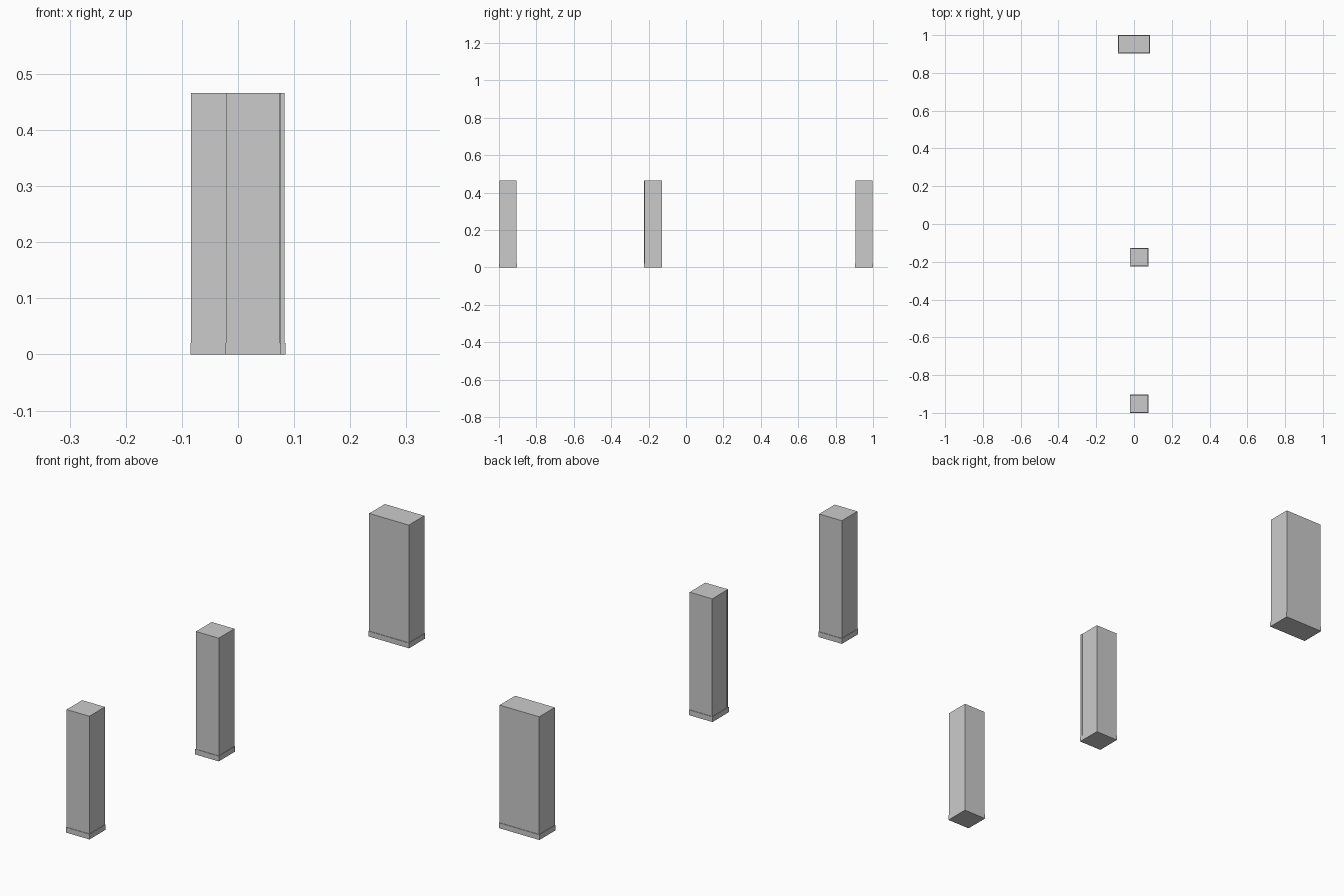
import bpy
import bmesh

if "Cube" in bpy.data.objects:
    bpy.data.objects.remove(bpy.data.objects["Cube"])

HEIGHT = 0.466
SKIRT_H = 0.02
LIP = 0.002      # how far skirting and corner trims stand out
TRIM = 0.008     # width of a corner trim


def box(name, x0, x1, y0, y1, z0, z1):
    """Axis-aligned box with its own limits."""
    mesh = bpy.data.meshes.new(name)
    bm = bmesh.new()
    bmesh.ops.create_cube(bm, size=1)
    for v in bm.verts:
        v.co.x = x1 if v.co.x > 0 else x0
        v.co.y = y1 if v.co.y > 0 else y0
        v.co.z = z1 if v.co.z > 0 else z0
    bm.to_mesh(mesh)
    bm.free()
    ob = bpy.data.objects.new(name, mesh)
    bpy.context.collection.objects.link(ob)


def pillar(name, x0, x1, y0, y1, all_corners=False):
    """Pillar shaft, skirting and thin corner trims; limits include the lip."""
    a, b, c, d = x0 + LIP, x1 - LIP, y0 + LIP, y1 - LIP
    box(name + "_shaft", a, b, c, d, 0, HEIGHT)
    box(name + "_skirting", x0, x1, y0, y1, 0, SKIRT_H)
    # trim standing out on the left side along the front edge
    box(name + "_front_left_trim", a - LIP / 2, a + TRIM, c, c + TRIM, 0, HEIGHT)
    if all_corners:
        # trims along the front and left faces, wrapping their corners
        box(name + "_left_front_trim", a, a + TRIM, c - LIP / 2, c + TRIM, 0, HEIGHT)
        box(name + "_front_right_trim", b - TRIM, b + LIP / 2, c, c + TRIM, 0, HEIGHT)
        box(name + "_left_back_trim", a, a + TRIM, d - TRIM, d + LIP / 2, 0, HEIGHT)


pillar("front_pillar", -0.022, 0.077, -1.0, -0.903)
pillar("middle_pillar", -0.022, 0.077, -0.225, -0.127, all_corners=True)
pillar("back_wide_pillar", -0.085, 0.085, 0.903, 1.0)
